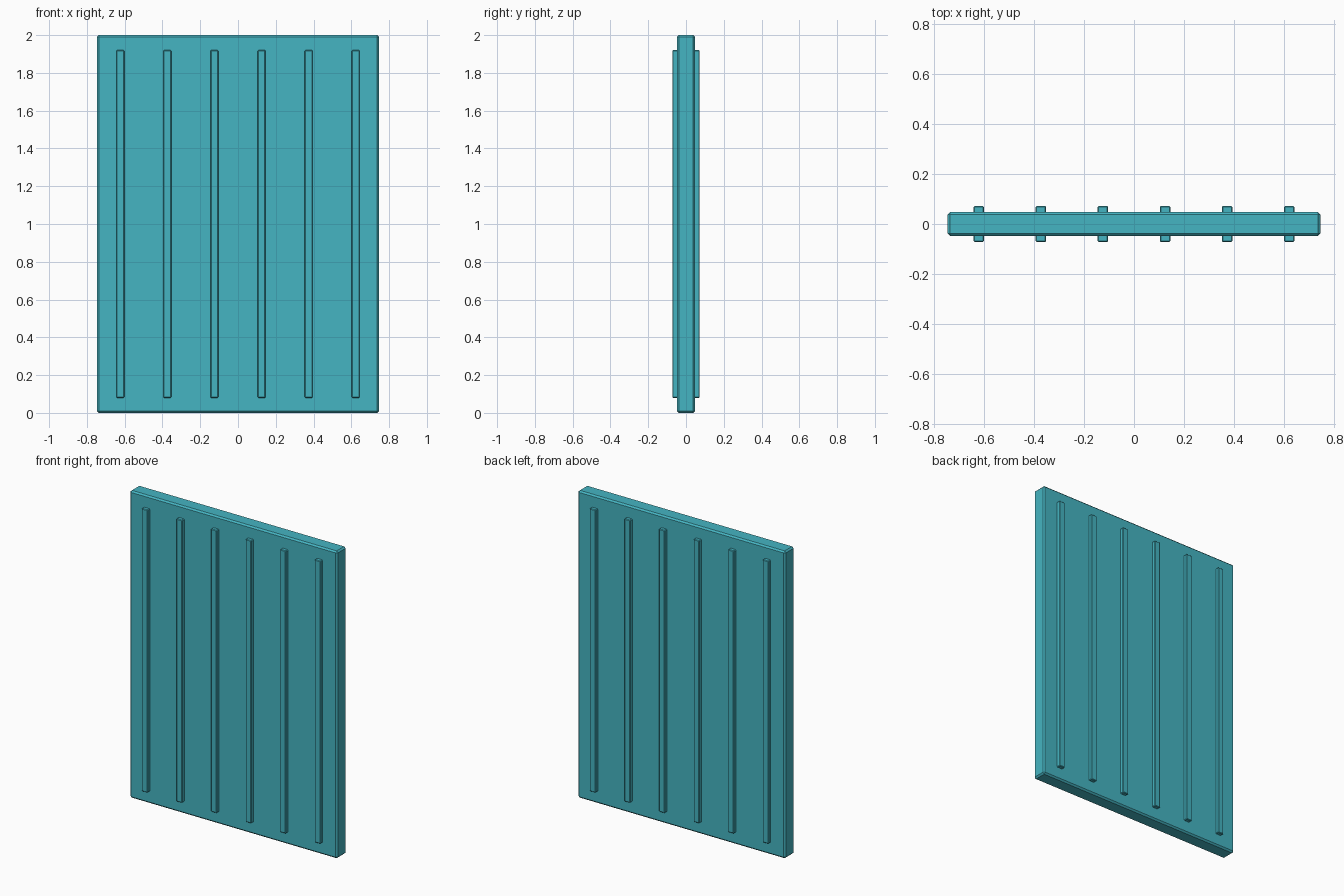
import bpy

if "Cube" in bpy.data.objects:
    bpy.data.objects.remove(bpy.data.objects["Cube"])

W, D, H = 1.494, 0.096, 2.0      # panel size
RIBS, RIB_W, RIB_OUT = 6, 0.042, 0.072

teal = bpy.data.materials.new("teal")
teal.diffuse_color = (0.06, 0.46, 0.54, 1)
teal.use_nodes = True
teal.node_tree.nodes["Principled BSDF"].inputs["Base Color"].default_value = teal.diffuse_color


def box(name, lo, hi, bevel):
    """Chamfered box between two corners."""
    bpy.ops.mesh.primitive_cube_add(size=1)
    ob = bpy.context.object
    ob.name = name
    ob.location = [(a + b) / 2 for a, b in zip(lo, hi)]
    ob.scale = [b - a for a, b in zip(lo, hi)]
    bpy.ops.object.transform_apply(location=False, rotation=False, scale=True)
    mod = ob.modifiers.new("edge_chamfer", "BEVEL")
    mod.width = bevel
    mod.segments = 1
    ob.data.materials.append(teal)
    return ob


# Main slab
box("panel", (-W / 2, -D / 2, 0), (W / 2, D / 2, H), 0.01)

# Vertical ribs, evenly spaced on both faces
for side, label in ((-1, "front"), (1, "back")):
    ys = sorted((side * RIB_OUT, side * (D / 2 - 0.024)))
    for i in range(RIBS):
        x = (i - (RIBS - 1) / 2) * W / RIBS
        box(f"{label}_rib_{i + 1}", (x - RIB_W / 2, ys[0], 0.08),
            (x + RIB_W / 2, ys[1], 1.92), 0.004)
